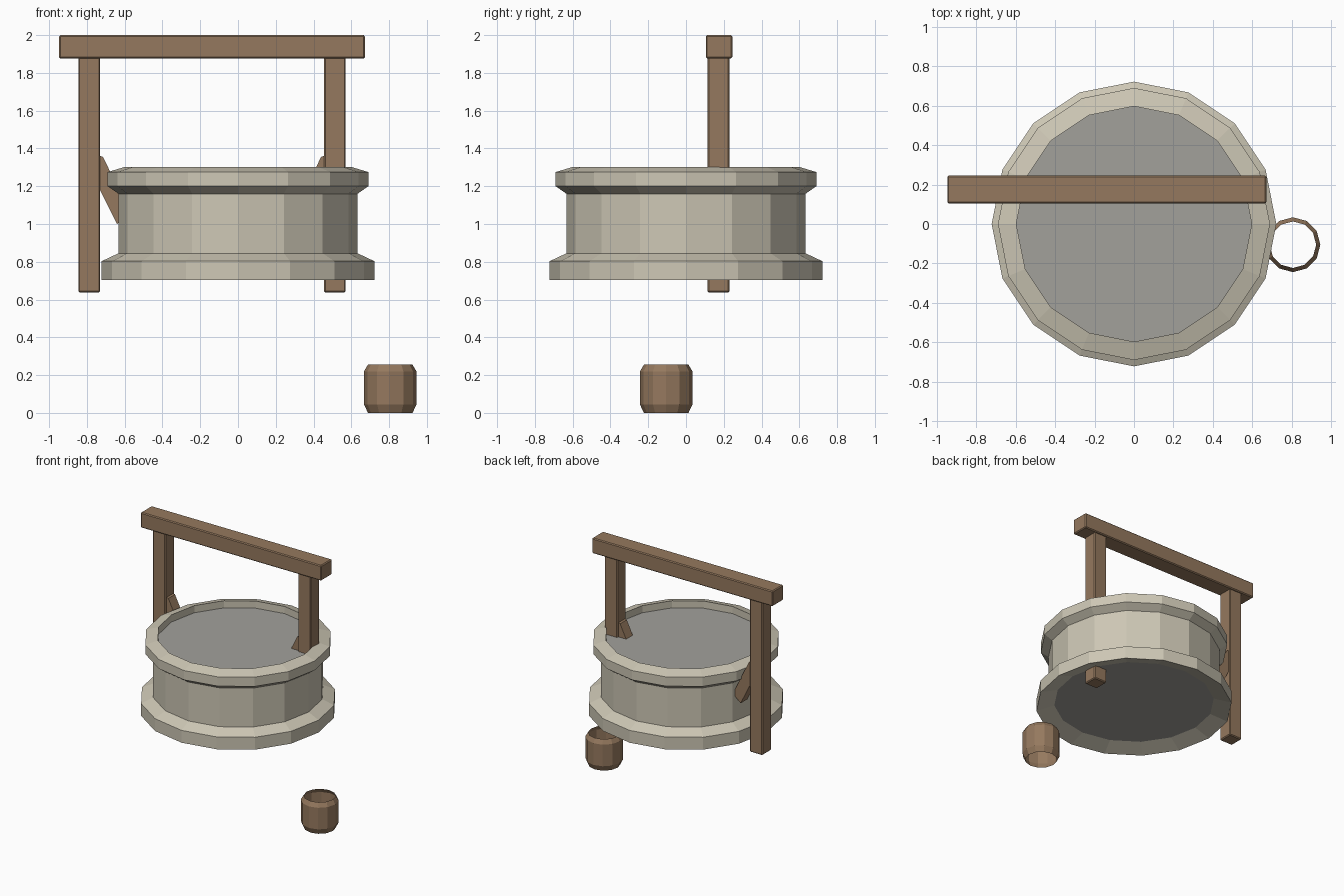
import bpy
import bmesh
from math import cos, sin, pi

old = bpy.data.objects.get("Cube")
if old:
    bpy.data.objects.remove(old, do_unlink=True)


def material(name, rgb):
    m = bpy.data.materials.new(name)
    m.use_nodes = True
    m.diffuse_color = (*rgb, 1)
    m.node_tree.nodes["Principled BSDF"].inputs["Base Color"].default_value = (*rgb, 1)
    return m


STONE = material("pale_stone", (0.61, 0.57, 0.46))
WOOD = material("brown_wood", (0.30, 0.19, 0.112))
GREY = material("grey_fill", (0.36, 0.355, 0.33))


def finish(name, bm, mat):
    mesh = bpy.data.meshes.new(name)
    bm.to_mesh(mesh)
    bm.free()
    mesh.materials.append(mat)
    ob = bpy.data.objects.new(name, mesh)
    bpy.context.collection.objects.link(ob)
    return ob


def lathe(name, profile, sides, mat, centre=(0, 0)):
    """Revolve (radius, height) points, listed bottom to top on the outside."""
    bm = bmesh.new()
    angles = [2 * pi * i / sides for i in range(sides)]
    rings = [[bm.verts.new((centre[0] + r * cos(a), centre[1] + r * sin(a), z))
              for a in angles] for r, z in profile]
    for low, high in zip(rings, rings[1:]):
        for i in range(sides):
            j = (i + 1) % sides
            bm.faces.new((low[i], low[j], high[j], high[i]))
    return finish(name, bm, mat)


def disc(name, radius, z, facing_up, mat):
    bm = bmesh.new()
    verts = [bm.verts.new((radius * cos(i * pi / 8), radius * sin(i * pi / 8), z))
             for i in range(16)]
    bm.faces.new(verts if facing_up else verts[::-1])
    return finish(name, bm, mat)


def timber(name, low, high):
    """Square beam between two corners, with slightly worn edges."""
    bm = bmesh.new()
    bmesh.ops.create_cube(bm, size=1)
    for v in bm.verts:
        v.co = [(a + b) / 2 + c * (b - a) for a, b, c in zip(low, high, v.co)]
    bmesh.ops.bevel(bm, geom=bm.edges[:], offset=0.007, segments=1, affect='EDGES')
    return finish(name, bm, WOOD)


def brace(name, x, side):
    """Slanted strut running down from a post face towards the stonework."""
    outline = [(0, 1.18), (0, 1.36), (0.015, 1.355), (0.16, 1.06), (0.09, 1.0)]
    bm = bmesh.new()
    face = bm.faces.new([bm.verts.new((x + side * dx, 0.13, z)) for dx, z in outline])
    out = bmesh.ops.extrude_face_region(bm, geom=[face])
    moved = [g for g in out["geom"] if isinstance(g, bmesh.types.BMVert)]
    bmesh.ops.translate(bm, verts=moved, vec=(0, 0.085, 0))
    bmesh.ops.recalc_face_normals(bm, faces=bm.faces[:])
    return finish(name, bm, WOOD)


# Stonework: flared foot, straight wall, overhanging rim
lathe("foot_ring", [(0.59, 0.745), (0.722, 0.703), (0.722, 0.803), (0.633, 0.845)], 16, STONE)
lathe("wall", [(0.633, 0.845), (0.633, 1.16)], 16, STONE)
lathe("rim", [(0.633, 1.16), (0.69, 1.2), (0.69, 1.275), (0.597, 1.303), (0.597, 1.245)],
      16, STONE)

# Flat fill at the mouth and the underside
disc("top_fill", 0.597, 1.245, True, GREY)
disc("bottom_fill", 0.59, 0.745, False, GREY)

# Timber frame
timber("left_post", (0.455, 0.115, 0.637), (0.57, 0.23, 1.885))
timber("right_post", (-0.845, 0.115, 0.637), (-0.73, 0.23, 1.885))
timber("crossbeam", (-0.947, 0.105, 1.876), (0.672, 0.245, 2.0))
brace("left_brace", 0.455, -1)
brace("right_brace", -0.73, 1)

# Open bucket on the ground
lathe("bucket", [(0.118, 0), (0.139, 0.045), (0.139, 0.22), (0.118, 0.255)],
      12, WOOD, (0.806, -0.105))
